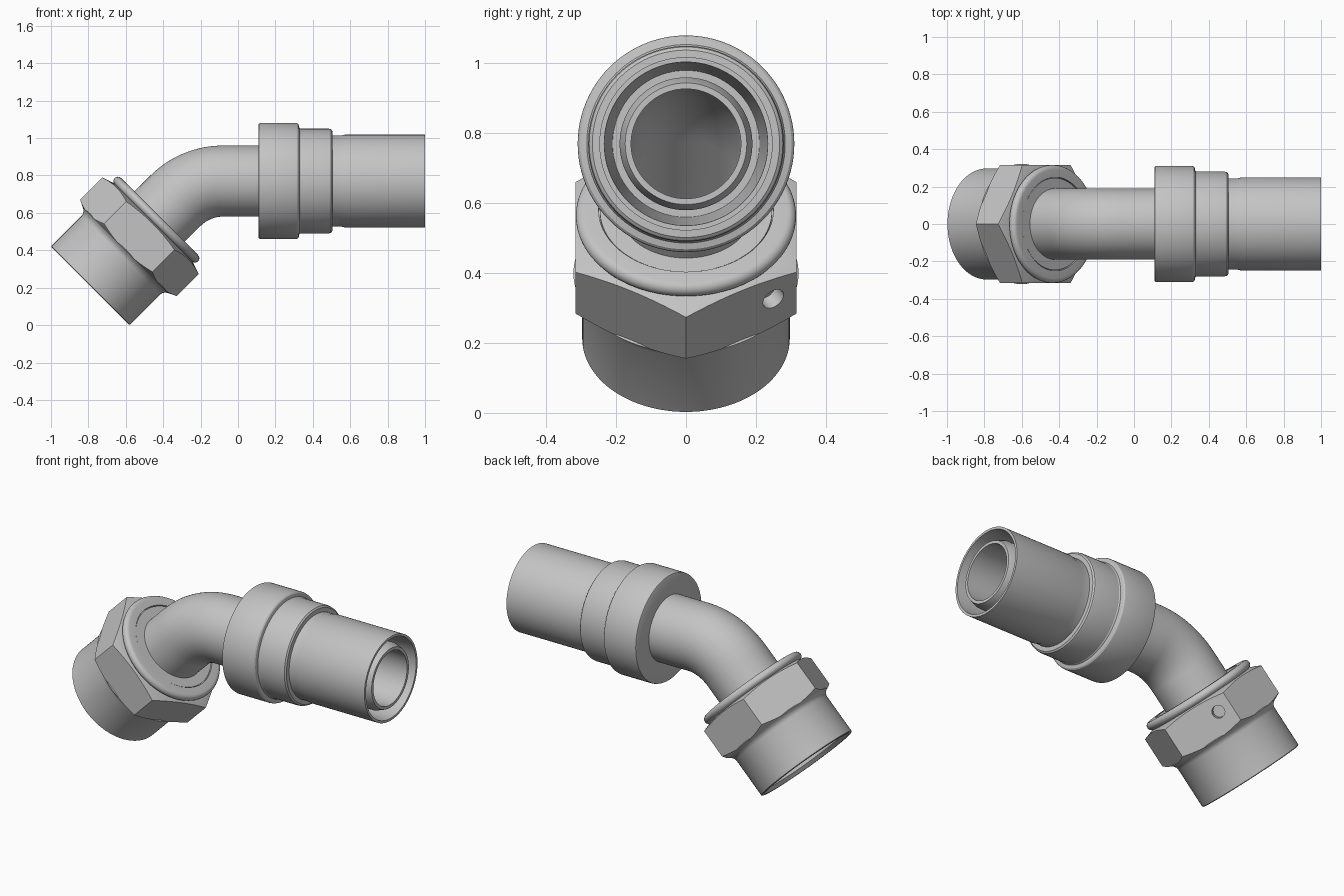
import bpy, bmesh, math
from mathutils import Matrix, Vector

if "Cube" in bpy.data.objects:
    bpy.data.objects.remove(bpy.data.objects["Cube"])

SEG = 96
steel = bpy.data.materials.new("grey steel")
steel.diffuse_color = (0.55, 0.55, 0.55, 1)
steel.use_nodes = True
steel.node_tree.nodes["Principled BSDF"].inputs["Base Color"].default_value = steel.diffuse_color

AXIS_Z = 0.77                      # height of the horizontal leg
NUT = Matrix.Translation((-0.79, 0, 0.21)) @ Matrix.Rotation(math.radians(45), 4, 'Y')
LEG = Matrix.Translation((0, 0, AXIS_Z)) @ Matrix.Rotation(math.radians(90), 4, 'Y')


def make(name, bm):
    bmesh.ops.recalc_face_normals(bm, faces=bm.faces)
    me = bpy.data.meshes.new(name)
    bm.to_mesh(me)
    bm.free()
    me.materials.append(steel)
    ob = bpy.data.objects.new(name, me)
    bpy.context.collection.objects.link(ob)
    return ob


def loft(name, rings, seg=SEG):
    """Closed skin through (matrix, radius) rings; last ring joins the first."""
    bm = bmesh.new()
    loops = [[bm.verts.new(m @ Vector((r * math.cos(2 * math.pi * k / seg),
                                       r * math.sin(2 * math.pi * k / seg), 0)))
              for k in range(seg)] for m, r in rings]
    for i, a in enumerate(loops):
        b = loops[(i + 1) % len(loops)]
        for k in range(seg):
            n = (k + 1) % seg
            bm.faces.new((a[k], a[n], b[n], b[k]))
    return make(name, bm)


def lathe(name, frame, profile, seg=SEG):
    return loft(name, [(frame @ Matrix.Translation((0, 0, s)), r) for s, r in profile], seg)


def boolean(ob, cutter, op):
    mod = ob.modifiers.new("cut", 'BOOLEAN')
    mod.operation, mod.object, mod.solver = op, cutter, 'EXACT'
    bpy.context.view_layer.objects.active = ob
    bpy.ops.object.modifier_apply(modifier=mod.name)
    bpy.data.objects.remove(cutter)


def smooth(ob):
    bpy.ops.object.select_all(action='DESELECT')
    ob.select_set(True)
    bpy.context.view_layer.objects.active = ob
    bpy.ops.object.shade_smooth_by_angle(angle=math.radians(28))


# bent tube: straight leg, 45 degree elbow, slanted leg into the nut
R, BX = 0.36, -0.08
path = [LEG @ Matrix.Translation((0, 0, 0.95))]
for i in range(17):
    a = math.radians(45 * i / 16)
    path.append(Matrix.Translation((BX - R * math.sin(a), 0, AXIS_Z - R + R * math.cos(a)))
                @ Matrix.Rotation(math.pi / 2 - a, 4, 'Y'))
path.append(NUT @ Matrix.Translation((0, 0, 0.3)))
tip = LEG @ Matrix.Translation((0, 0, 0.995))
rings = [(tip, 0.174)] + [(m, 0.19) for m in path]
rings += [(m, 0.157) for m in reversed(path)] + [(tip, 0.157)]
smooth(loft("bent_tube", rings))

# stepped collar and hollow sleeve on the horizontal leg
smooth(lathe("stepped_sleeve", LEG, [
    (0.11, 0.185), (0.11, 0.302), (0.113, 0.308), (0.12, 0.31),
    (0.31, 0.31), (0.318, 0.308), (0.324, 0.302), (0.326, 0.293),
    (0.328, 0.284), (0.335, 0.28), (0.485, 0.28), (0.497, 0.277),
    (0.504, 0.268), (0.505, 0.244), (0.555, 0.244), (0.57, 0.248),
    (1.0, 0.248), (1.0, 0.234), (0.6, 0.21), (0.6, 0.185)]))

# round nut shell with rolled retaining ring
roll = [(0.5 + 0.024 * math.sin(a), 0.291 + 0.024 * math.cos(a))
        for a in (math.radians(-100 + 190 * i / 12) for i in range(13))]
smooth(lathe("nut_shell", NUT, [
    (0, 0.276), (0, 0.293), (0.004, 0.297), (0.232, 0.297), (0.245, 0.3),
    (0.257, 0.308), (0.268, 0.322), (0.285, 0.30), (0.29, 0.275), (0.46, 0.275)]
    + roll + [(0.524, 0.25), (0.51, 0.25), (0.51, 0.246), (0.52, 0.246),
              (0.52, 0.185), (0.34, 0.185), (0.34, 0.257), (0.02, 0.257)]))

# hexagon of the nut, turned chamfers on both ends
hexagon = lathe("nut_hexagon", NUT, [(0.24, 0.262), (0.24, 0.365), (0.5, 0.365), (0.5, 0.262)], 6)
chamfer = lathe("chamfer_tool", NUT, [(0.265, 0.25), (0.265, 0.318), (0.29, 0.37),
                                      (0.453, 0.37), (0.479, 0.292), (0.479, 0.25)])
boolean(hexagon, chamfer, 'INTERSECT')

# small blind hole in one lower flat
flat = NUT @ Matrix.Rotation(math.radians(30), 4, 'Z')
bm = bmesh.new()
bmesh.ops.create_cone(bm, cap_ends=True, segments=24, radius1=0.034, radius2=0.034, depth=0.09,
                      matrix=flat @ Matrix.Translation((0.316, 0.106, 0.385))
                      @ Matrix.Rotation(math.pi / 2, 4, 'Y'))
boolean(hexagon, make("hole_tool", bm), 'DIFFERENCE')
smooth(hexagon)
